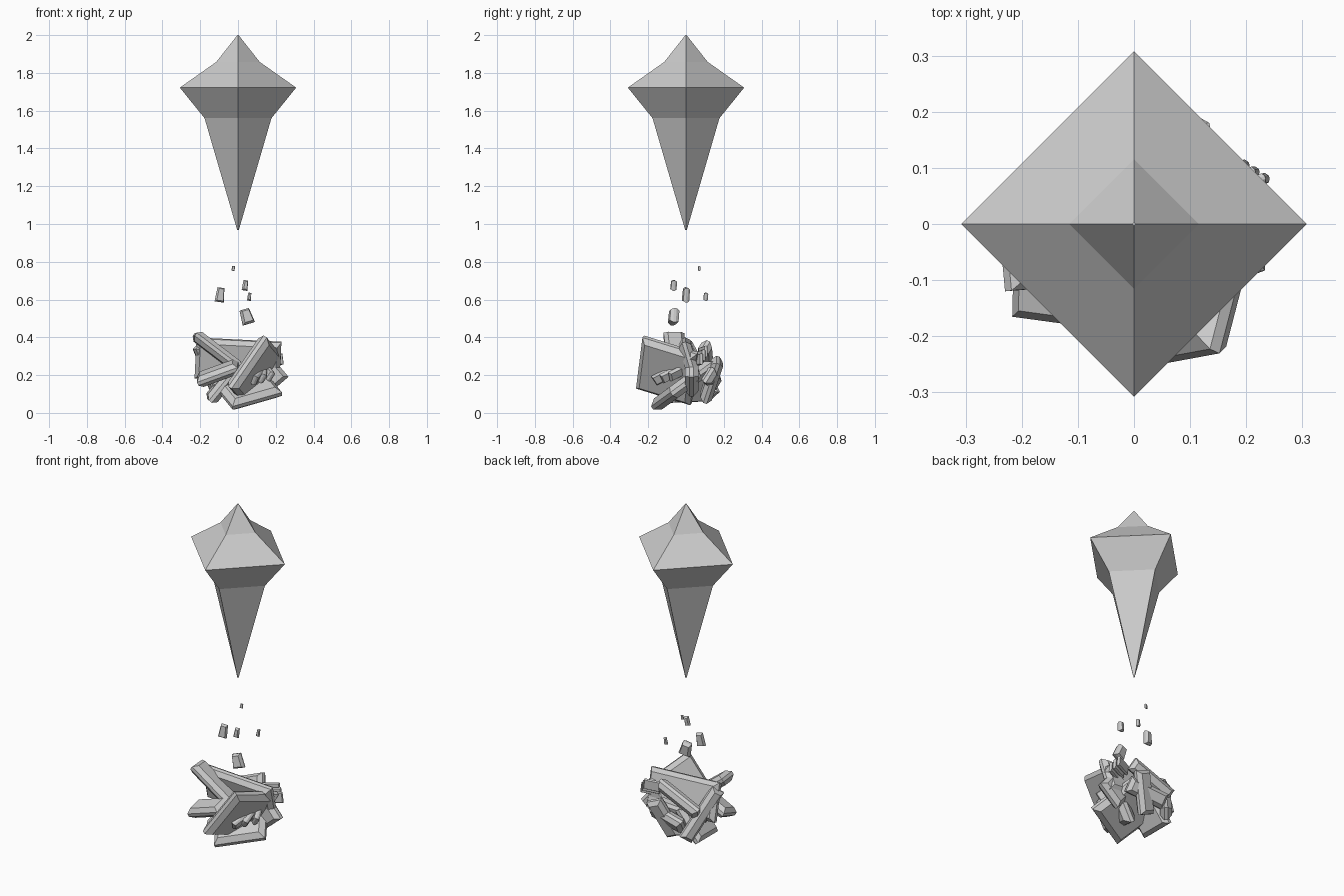
import bpy, bmesh, math
from mathutils import Vector

if "Cube" in bpy.data.objects:
    bpy.data.objects.remove(bpy.data.objects["Cube"])

stone = bpy.data.materials.new("grey_stone")
stone.use_nodes = True
colour = (0.6, 0.6, 0.6, 1)
stone.diffuse_color = colour
stone.node_tree.nodes["Principled BSDF"].inputs["Base Color"].default_value = colour


def finish(bm, name):
    bmesh.ops.recalc_face_normals(bm, faces=bm.faces)
    mesh = bpy.data.meshes.new(name)
    bm.to_mesh(mesh)
    bm.free()
    mesh.materials.append(stone)
    obj = bpy.data.objects.new(name, mesh)
    bpy.context.collection.objects.link(obj)


def skin(bm, rings):
    """Join successive rings of four vertices and cap both ends."""
    for upper, lower in zip(rings, rings[1:]):
        for k in range(4):
            j = (k + 1) % 4
            bm.faces.new((upper[k], lower[k], lower[j], upper[j]))
    bm.faces.new(rings[0])
    bm.faces.new(rings[-1])


def slab(name, centre, u, v, half, inset, taper=1.0):
    """Flat block with bevelled rims; u and v set its long directions."""
    u = Vector(u).normalized()
    n = u.cross(Vector(v)).normalized()
    v = n.cross(u)
    bm = bmesh.new()
    rings = []
    for level, cut in ((-1, inset), (-0.3, 0), (0.3, 0), (1, inset)):
        ring = []
        for a, b in ((-1, -1), (1, -1), (1, 1), (-1, 1)):
            width = (half[0] - cut) * (taper if b > 0 else 1)
            ring.append(bm.verts.new(Vector(centre) + u * a * width
                                     + v * b * (half[1] - cut) + n * level * half[2]))
        rings.append(ring)
    skin(bm, rings)
    finish(bm, name)


def bar(name, start, end, side, width, thick):
    """Long slab between two points."""
    p, q = Vector(start), Vector(end)
    slab(name, (p + q) / 2, q - p, side, ((q - p).length / 2, width, thick), thick * 0.6)


# Floating four-sided crystal
bm = bmesh.new()
rings = []
for r, z in [(0.003, 2.0), (0.115, 1.858), (0.308, 1.722), (0.177, 1.56), (0.004, 0.967)]:
    rings.append([bm.verts.new((r * math.cos(k * math.pi / 2),
                                r * math.sin(k * math.pi / 2), z)) for k in range(4)])
skin(bm, rings)
finish(bm, "crystal")

# Rubble heap: large slabs
slab("front_slab", (0.088, -0.10, 0.225), (0.19, 0.035, 0.275), (0.1, 0.29, -0.05), (0.165, 0.155, 0.036), 0.025)
slab("base_slab", (0.035, -0.015, 0.145), (-0.45, 0.75, 0.55), (0.26, 0.11, 0.08), (0.155, 0.145, 0.036), 0.028)
slab("upper_left_slab", (-0.11, -0.055, 0.325), (0.25, 0.02, -0.19), (0, 0.23, -0.02), (0.15, 0.055, 0.032), 0.02)
slab("upright_slab", (0.0, 0.02, 0.28), (1, 0, -0.05), (0, -0.3, 1), (0.225, 0.11, 0.033), 0.022)
slab("left_slab", (-0.105, -0.12, 0.21), (0.22, -0.03, 0.08), (0, 1, 0.3), (0.115, 0.06, 0.032), 0.02)
slab("lower_left_slab", (-0.085, 0.02, 0.145), (0.13, 0, 0.16), (0, 1, 0.1), (0.105, 0.10, 0.033), 0.022)
slab("right_slab", (0.155, 0.03, 0.20), (1, 0, 0.85), (-0.85, 0, 1), (0.08, 0.08, 0.035), 0.02)

# Leaning bars around the back
bar("back_upper_bar", (0.10, 0.10, 0.35), (-0.16, 0.11, 0.24), (0, 0.5, 1), 0.038, 0.032)
bar("back_left_bar", (-0.10, 0.15, 0.09), (-0.21, 0.0, 0.36), (0.5, 0.6, 0.3), 0.038, 0.032)
bar("back_right_bar", (0.09, 0.17, 0.28), (0.0, 0.10, 0.07), (1, 0, -0.5), 0.05, 0.032)
bar("back_low_bar", (-0.09, 0.15, 0.16), (0.14, 0.12, 0.20), (0, 0.6, 1), 0.045, 0.032)

# Thin splinters beside the heap and in its hollow
for i in range(3):
    slab(f"back_splinter_{i}", (0.155 + 0.018 * i, 0.09 - 0.012 * i, 0.32 - 0.02 * i),
         (0.8, 0.3, 0.1), (-0.1, 0, 1), (0.05, 0.03, 0.009), 0.004)
    slab(f"hollow_splinter_{i}", (0.10 + 0.03 * i, -0.13 + 0.04 * i, 0.19 + 0.01 * i),
         (0.4 - 0.4 * i, 1, 0.5), (0.5, 0, 1), (0.045, 0.028, 0.016), 0.007)

# Rising fragments
fragments = [((0.045, -0.065, 0.51), 0.033, 0.040, 0.024),
             ((-0.095, 0.0, 0.625), 0.024, 0.038, 0.016),
             ((0.06, 0.105, 0.615), 0.010, 0.021, 0.011),
             ((0.038, -0.065, 0.675), 0.015, 0.027, 0.015),
             ((-0.025, 0.07, 0.765), 0.009, 0.013, 0.005)]
for i, (centre, a, b, c) in enumerate(fragments):
    tilt = -0.3 if i == 0 else 0.15
    slab(f"fragment_{i}", centre, (1, 0.25, -tilt), (tilt, 0.1, 1), (a, b, c), c * 0.4, 0.75)
